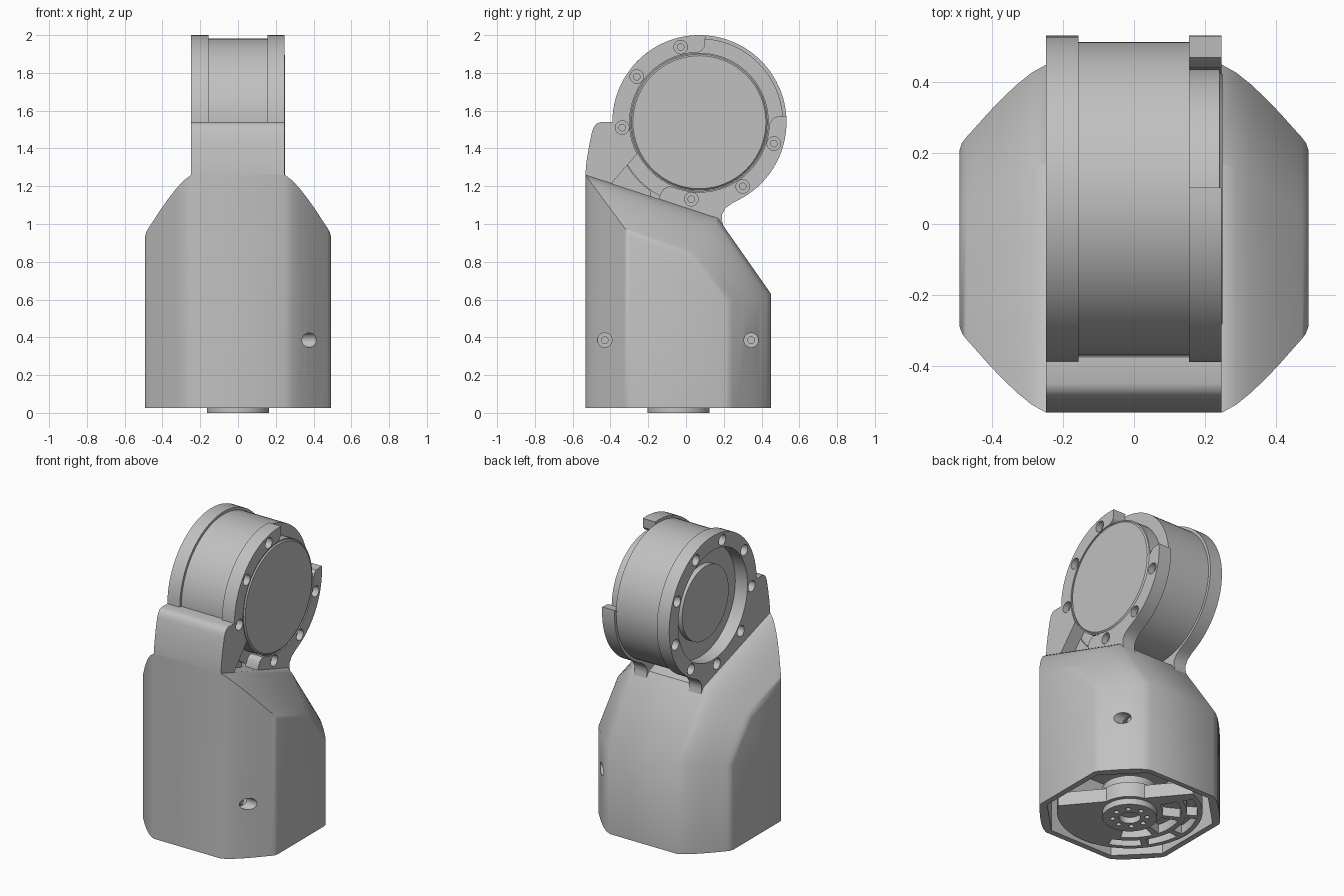
import bpy, bmesh, math
from mathutils import Matrix

cube = bpy.data.objects.get("Cube")
if cube:
    bpy.data.objects.remove(cube, do_unlink=True)

GREY = (0.53, 0.53, 0.53, 1)
mat = bpy.data.materials.new("matt_grey")
mat.use_nodes = True
mat.diffuse_color = GREY
mat.node_tree.nodes["Principled BSDF"].inputs["Base Color"].default_value = GREY

CY, CZ, R = 0.071, 1.539, 0.461      # head axis and radius
BY = -0.04                           # base axis


def finish(name, bm):
    bmesh.ops.recalc_face_normals(bm, faces=bm.faces)
    mesh = bpy.data.meshes.new(name)
    bm.to_mesh(mesh)
    bm.free()
    mesh.materials.append(mat)
    ob = bpy.data.objects.new(name, mesh)
    bpy.context.collection.objects.link(ob)
    return ob


def loft(name, sections):
    """Skin closed rings of points and cap both ends."""
    bm = bmesh.new()
    rings = [[bm.verts.new(p) for p in s] for s in sections]
    n = len(rings[0])
    for a, b in zip(rings, rings[1:]):
        for i in range(n):
            j = (i + 1) % n
            bm.faces.new((a[i], a[j], b[j], b[i]))
    bm.faces.new(rings[0])
    bm.faces.new(rings[-1])
    return finish(name, bm)


def prism(name, pts, x0, x1):
    return loft(name, [[(x, y, z) for y, z in pts] for x in (x0, x1)])


def prism_z(name, pts, z0, z1):
    return loft(name, [[(x, y, z) for x, y in pts] for z in (z0, z1)])


def cylinder(name, centre, r, depth, axis="X", r2=None, seg=64):
    bm = bmesh.new()
    rot = Matrix.Rotation(math.pi / 2, 4, "Y") if axis == "X" else Matrix()
    bmesh.ops.create_cone(bm, cap_ends=True, segments=seg, radius1=r,
                          radius2=r if r2 is None else r2, depth=depth,
                          matrix=Matrix.Translation(centre) @ rot)
    return finish(name, bm)


def disc_x(name, r, x0, x1, y=CY, z=CZ, **kw):
    return cylinder(name, ((x0 + x1) / 2, y, z), r, x1 - x0, **kw)


def disc_z(name, r, z0, z1, x=0, y=BY, **kw):
    return cylinder(name, (x, y, (z0 + z1) / 2), r, z1 - z0, axis="Z", **kw)


def cut(ob, cutters):
    for c in cutters:
        c.hide_render = True
        m = ob.modifiers.new("cut", "BOOLEAN")
        m.operation, m.solver, m.object = "DIFFERENCE", "EXACT", c
    dg = bpy.context.evaluated_depsgraph_get()
    mesh = bpy.data.meshes.new_from_object(ob.evaluated_get(dg))
    ob.modifiers.clear()
    ob.data = mesh
    for c in cutters:
        bpy.data.objects.remove(c, do_unlink=True)


def polar(r, deg, cx=CY, cy=CZ):
    a = math.radians(deg)
    return cx + r * math.cos(a), cy + r * math.sin(a)


def arc(r, a0, a1, cx=CY, cy=CZ):
    n = max(2, int(abs(a1 - a0) / 4))
    return [polar(r, a0 + (a1 - a0) * i / n, cx, cy) for i in range(n + 1)]


# Base housing: side profile shrinking outwards, with softly rounded flanks
inner = [(-.533, .025), (-.533, 1.26), (.17, 1.03), (.45, .63), (.45, .025)]
outer = [(-.3, .025), (-.3, .945), (.018, .84), (.22, .595), (.22, .025)]
steps = [(i / 6, (i / 6) ** 1.3) for i in range(6)] + [(.92, .89), (.97, .96), (1, 1.05)]
sections = []
for side, order in ((-1, steps[::-1]), (1, steps)):
    for s, t in order:
        sections.append([(side * (.248 + .245 * s), a + (c - a) * t, b + (d - b) * t)
                         for (a, b), (c, d) in zip(inner, outer)])
housing = loft("base_housing", sections)

# Open eight-sided cavity and side screws
SCREW_Y = (-.43, .345)
octagon = [(sx * x, BY + sy * y) for sx, sy, pair in
           ((1, 1, 0), (-1, 1, 1), (-1, -1, 0), (1, -1, 1))
           for x, y in (((.455, .235), (.235, .455)), ((.235, .455), (.455, .235)))[pair]]
cut(housing, [prism_z("cavity", octagon, -.1, .5)]
    + [disc_x("side_bore", .038, .3, .6, y, .385, seg=32) for y in SCREW_Y])
for y in SCREW_Y:
    disc_x("side_boss", .045, .2, .31, y, .385, seg=32)
    disc_x("side_screw", .02, .305, .33, y, .385, seg=20)

# Half wheel with pockets inside the base
def pocket(r0, r1, a0, a1):
    return prism_z("pocket", arc(r1, a0, a1, 0, BY) + arc(r0, a1, a0, 0, BY), -.1, .1)

wheel = prism_z("mount_wheel", arc(.44, 110, 330, 0, BY), .04, .13)
cut(wheel, [pocket(.345, .41, a, a + 28) for a in (118, 152, 186, 220)]
    + [pocket(.2, .31, a, a + 36) for a in (116, 160, 204)])
disc_z("hub_flange", .19, .04, .14)
hub = disc_z("hub", .165, 0, .2)
cut(hub, [disc_z("hub_bore", .065, -.1, .1)]
    + [disc_z("hub_bolt_hole", .016, -.1, .03, *polar(.105, k * 45, 0, BY), seg=16)
       for k in range(8)])

# Head supports
fin = [(-.533, 1.2), (-.533, 1.26), (-.527, 1.33), (-.512, 1.42), (-.497, 1.49),
       (-.486, 1.517), (-.471, 1.533), (-.45, 1.54)]
neck = [(.245, 1.11), (.21, 1.085), (.19, 1.05), (.19, 1.02), (.2, .98), (.15, .95)]
left_plate = prism("left_support", fin + arc(R, 180, -60) + neck, -.248, -.157)
prism("front_fin", fin + arc(.446, 180, 235) + [(-.185, 1.1)], -.16, .16)
upper = prism("right_upper_support", fin + arc(R, 180, 86)
              + [polar(.40, 86), polar(.38, 88)] + arc(.37, 91, 207)
              + [(-.39, 1.22), (-.39, 1.15)], .155, .247)
lower = prism("right_lower_support", arc(R, 364, 300) + neck
              + [(-.14, 1.08), (-.14, 1.15), (-.12, 1.185), (-.09, 1.2)]
              + arc(.37, 250, 358) + [polar(.38, 361), polar(.40, 364)], .155, .247)

# Counterbored screws on a nine-part bolt circle
def bores(angles, x0, x1):
    return [disc_x("bore", .036, x0, x1, *polar(.41, a), seg=24) for a in angles]

LEFT = [104 + 40 * k for k in range(9)]
UP, LOW = (104, 144, 184), (264, 304, 344)
cut(left_plate, [disc_x("opening", .365, -.4, 0)] + bores(LEFT, -.3, -.2))
cut(upper, bores(UP, .2, .3))
cut(lower, bores(LOW, .2, .3))
for a in LEFT:
    disc_x("left_screw", .02, -.21, -.19, *polar(.41, a), seg=20)
for a in UP + LOW:
    disc_x("right_screw", .02, .19, .215, *polar(.41, a), seg=20)

# Motor drum with raised left disc and right cap
disc_x("motor_drum", .443, -.158, .157, seg=96)
disc_x("left_output_disc", .245, -.193, -.15)
disc_x("right_cap", .367, .15, .242)
disc_x("right_cap_face", .36, .242, .25, r2=.352)

# Smooth curved surfaces, keep edges crisp
for ob in bpy.context.scene.objects:
    if ob.type == "MESH" and mat.name in ob.data.materials:
        bpy.ops.object.select_all(action="DESELECT")
        ob.select_set(True)
        bpy.context.view_layer.objects.active = ob
        bpy.ops.object.shade_smooth_by_angle(angle=math.radians(32))
